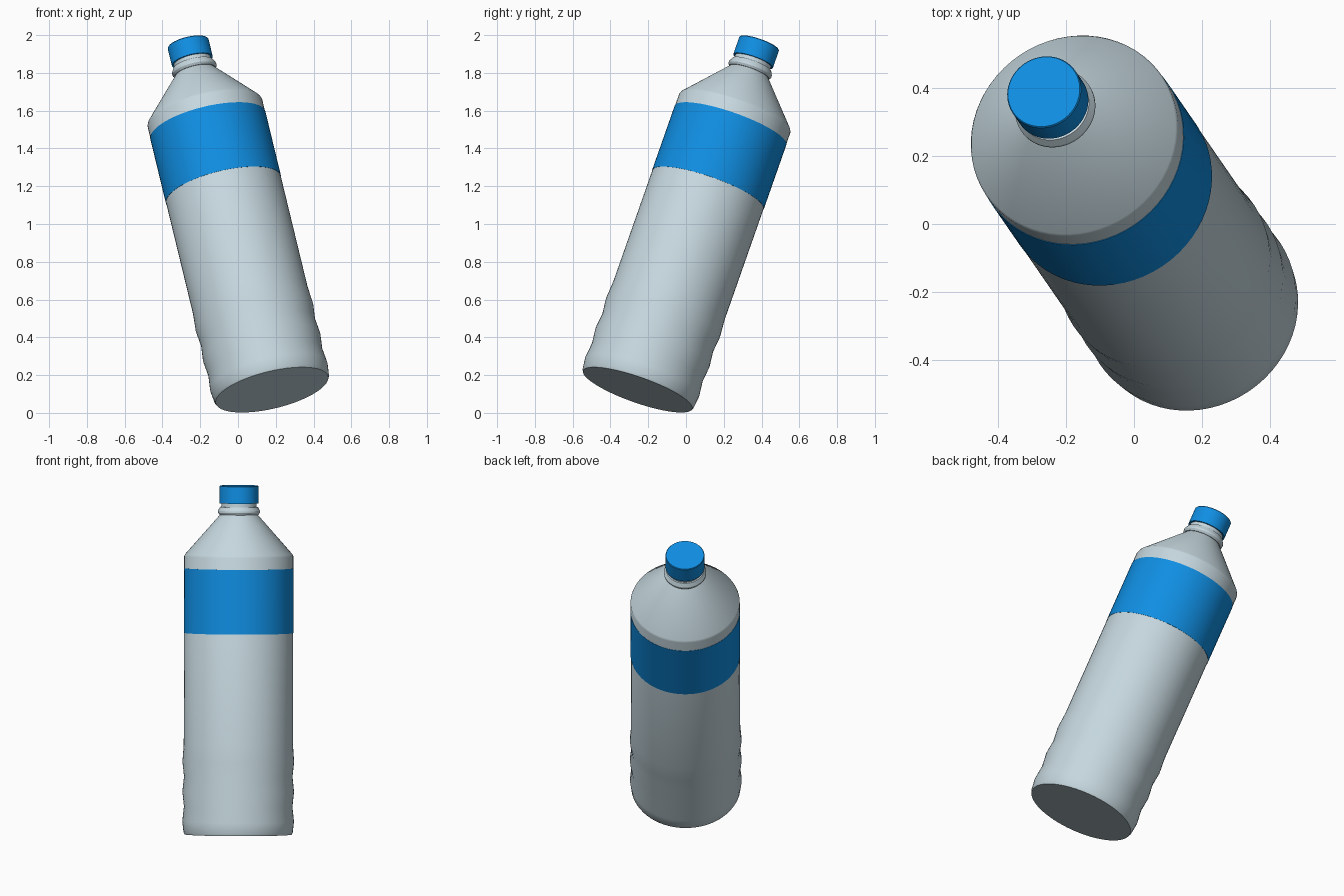
import bpy, bmesh, math
from mathutils import Vector, Matrix

if "Cube" in bpy.data.objects:
    bpy.data.objects.remove(bpy.data.objects["Cube"])

SEG = 64
# The bottle leans: base centre and axis direction
base = Vector((0.18, -0.256, 0.122))
axis = Vector((-0.223, 0.323, 0.92)).normalized()
place = Matrix.Translation(base) @ Vector((0, 0, 1)).rotation_difference(axis).to_matrix().to_4x4()


def material(name, color):
    m = bpy.data.materials.new(name)
    m.diffuse_color = color
    m.use_nodes = True
    m.node_tree.nodes["Principled BSDF"].inputs["Base Color"].default_value = m.diffuse_color
    return m


def lathe(name, profile, mat, closed=False):
    """Revolve (radius, height) points round the bottle axis."""
    bm = bmesh.new()
    rings = []
    for r, h in profile:
        if r == 0:
            rings.append([bm.verts.new((0, 0, h))] * SEG)
        else:
            rings.append([bm.verts.new((r * math.cos(2 * math.pi * i / SEG),
                                        r * math.sin(2 * math.pi * i / SEG), h)) for i in range(SEG)])
    pairs = list(zip(rings, rings[1:]))
    if closed:
        pairs.append((rings[-1], rings[0]))
    for a, b in pairs:
        for i in range(SEG):
            j = (i + 1) % SEG
            bm.faces.new(list(dict.fromkeys((a[i], a[j], b[j], b[i]))))
    bmesh.ops.recalc_face_normals(bm, faces=bm.faces)
    me = bpy.data.meshes.new(name)
    bm.to_mesh(me)
    bm.free()
    ob = bpy.data.objects.new(name, me)
    bpy.context.collection.objects.link(ob)
    me.materials.append(mat)
    ob.matrix_world = place
    bpy.ops.object.select_all(action='DESELECT')
    ob.select_set(True)
    bpy.context.view_layer.objects.active = ob
    bpy.ops.object.shade_smooth_by_angle(angle=math.radians(25))
    return ob


plastic = material("clear_plastic", (0.56, 0.68, 0.73, 1))
blue = material("blue", (0.005, 0.27, 0.76, 1))

# Body: flat base, shallow grip ribs, straight wall, conical shoulder, neck
ribs = [(0.319 if i % 2 == 0 else 0.310, 0.074 + 0.0855 * i) for i in range(5)]
lathe("bottle_body",
      [(0, 0), (0.306, 0), (0.312, 0.012)] + ribs +
      [(0.312, 0.513), (0.312, 1.59), (0.307, 1.602), (0.11, 1.825), (0.1, 1.835),
       (0.1, 1.92), (0, 1.92)], plastic)

# Label band wrapped round the upper wall
lathe("label", [(0.311, 1.152), (0.3135, 1.152), (0.3135, 1.522), (0.311, 1.522)], blue, True)

# Neck collar
lathe("neck_ring", [(0.095, 1.828), (0.112, 1.828), (0.12, 1.84), (0.12, 1.85),
                    (0.108, 1.872), (0.095, 1.872)], plastic, True)

# Screw cap
lathe("cap", [(0, 1.893), (0.111, 1.893), (0.111, 1.99), (0.108, 1.994), (0, 1.994)], blue)
